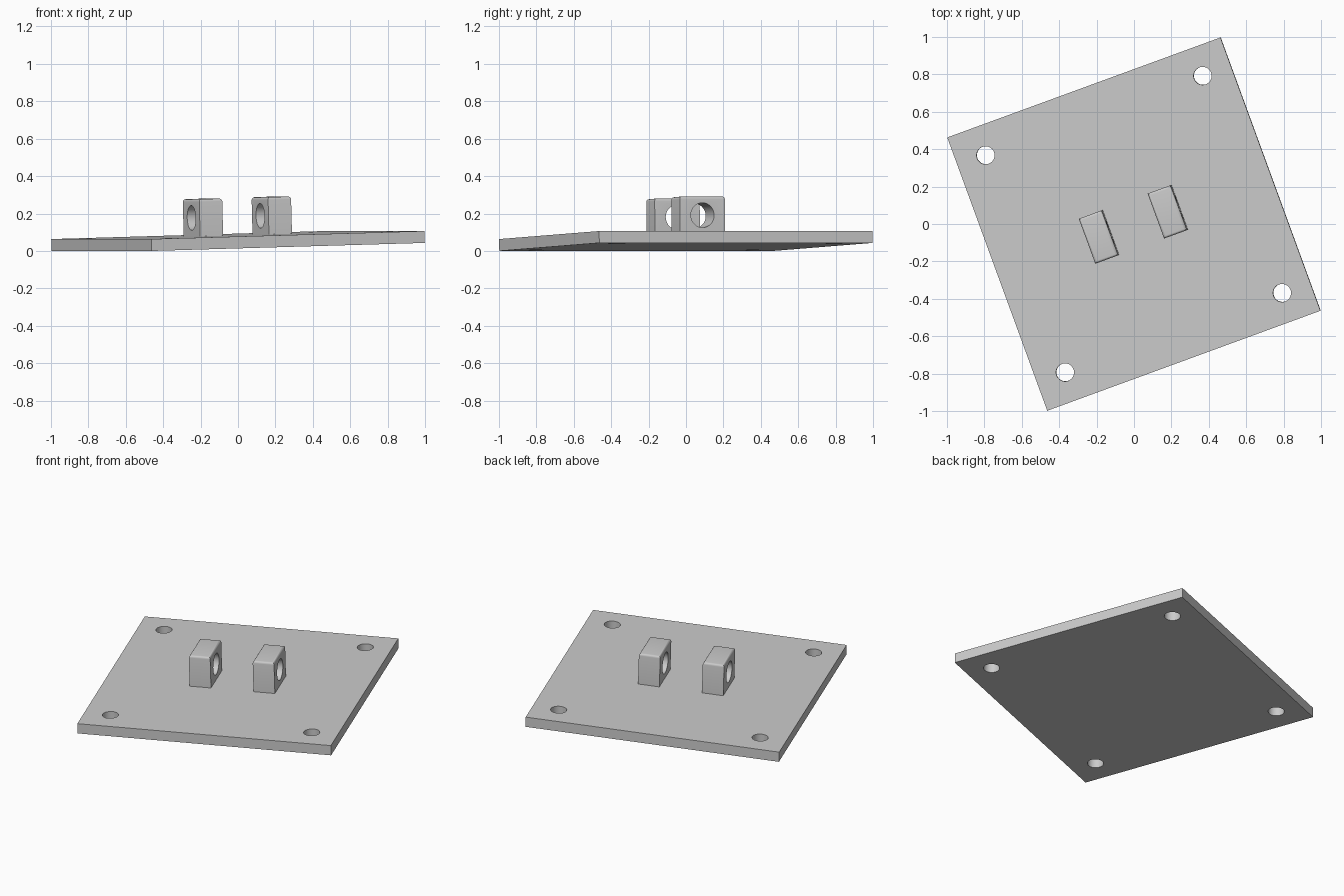
import bpy, bmesh, math
from mathutils import Matrix, Vector

if "Cube" in bpy.data.objects:
    bpy.data.objects.remove(bpy.data.objects["Cube"])

# plate frame: turned about z and slightly tilted, lowest edge on the ground
TILT = math.radians(1.58)
HALF, THICK = 0.778, 0.0635
FRAME = (Matrix.Translation((0.0008, 0, HALF * math.sin(TILT)))
         @ Matrix.Rotation(math.radians(20.1), 4, 'Z')
         @ Matrix.Rotation(-TILT, 4, 'Y'))


def finish(name, bm):
    mesh = bpy.data.meshes.new(name)
    bm.to_mesh(mesh)
    bm.free()
    obj = bpy.data.objects.new(name, mesh)
    bpy.context.collection.objects.link(obj)
    return obj


def box(name, center, size, top_bevel=0):
    bm = bmesh.new()
    bmesh.ops.create_cube(bm, size=1, matrix=Matrix.Translation(center) @ Matrix.Diagonal((*size, 1)))
    if top_bevel:
        edges = [e for e in bm.edges if all(v.co.z > center[2] for v in e.verts)]
        bmesh.ops.bevel(bm, geom=edges, offset=top_bevel, segments=4, profile=0.5, affect='EDGES')
    return finish(name, bm)


def drill(obj, holes, radius, depth, axis):
    """Cut round holes at the given centres along axis."""
    bm = bmesh.new()
    turn = Vector((0, 0, 1)).rotation_difference(Vector(axis)).to_matrix().to_4x4()
    for c in holes:
        bmesh.ops.create_cone(bm, cap_ends=True, segments=48, radius1=radius, radius2=radius,
                              depth=depth, matrix=Matrix.Translation(c) @ turn)
    cutter = finish("hole_cutter", bm)
    cutter.hide_render = True
    mod = obj.modifiers.new("holes", 'BOOLEAN')
    mod.operation, mod.solver, mod.object = 'DIFFERENCE', 'EXACT', cutter
    bpy.ops.object.select_all(action='DESELECT')
    obj.select_set(True)
    bpy.context.view_layer.objects.active = obj
    bpy.ops.object.modifier_apply(modifier=mod.name)
    bpy.data.objects.remove(cutter)
    bpy.ops.object.shade_smooth_by_angle(angle=math.radians(30))
    obj.matrix_world = FRAME


# square base plate with four corner holes
plate = box("base_plate", (0, 0, THICK / 2), (2 * HALF, 2 * HALF, THICK))
drill(plate, [(sx * 0.618, sy * 0.618, THICK / 2) for sx in (-1, 1) for sy in (-1, 1)],
      0.048, 0.3, (0, 0, 1))

# pair of drilled lugs with rounded top edges, seated just into the plate
SINK, HEIGHT = 0.005, 0.199
for side, name in ((-1, "left_lug"), (1, "right_lug")):
    x = side * 0.196
    lug = box(name, (x, 0, THICK + (HEIGHT - SINK) / 2), (0.131, 0.256, HEIGHT + SINK), 0.014)
    drill(lug, [(x, 0, THICK + 0.099)], 0.066, 0.3, (1, 0, 0))
